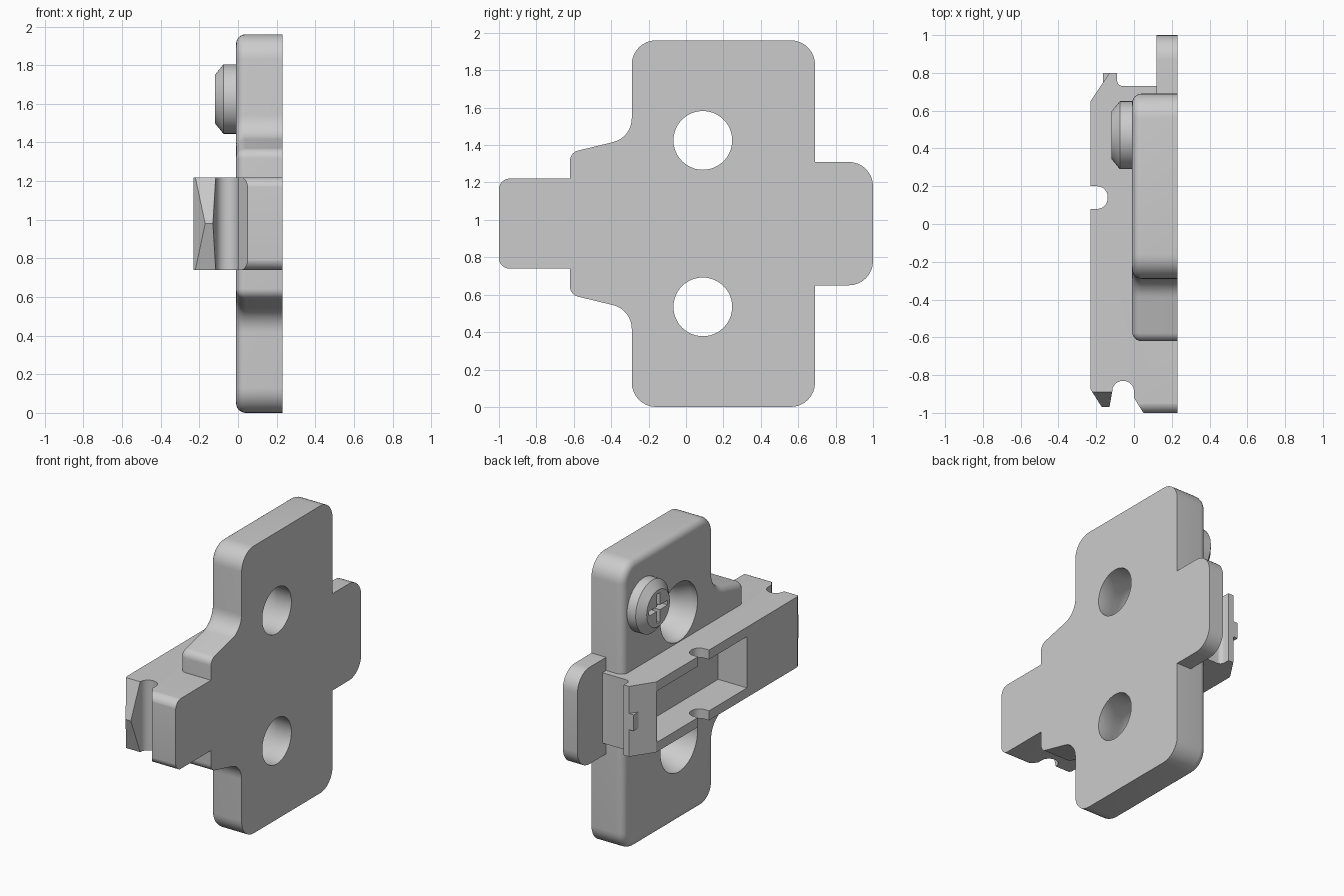
import bpy, bmesh
from math import sin, cos, pi, tan, acos
from mathutils import Vector

if "Cube" in bpy.data.objects:
    bpy.data.objects.remove(bpy.data.objects["Cube"])

MID = 0.98  # mirror height of plate and rail


def make(name, layers, cap=True):
    """Bridge equal-length loops of 3D points and cap both ends."""
    bm = bmesh.new()
    loops = [[bm.verts.new(p) for p in layer] for layer in layers]
    n = len(loops[0])
    for a, b in zip(loops, loops[1:]):
        for i in range(n):
            j = (i + 1) % n
            bm.faces.new((a[i], a[j], b[j], b[i]))
    bm.faces.new(loops[0])
    bm.faces.new(loops[-1])
    bmesh.ops.recalc_face_normals(bm, faces=bm.faces)
    mesh = bpy.data.meshes.new(name)
    bm.to_mesh(mesh)
    bm.free()
    ob = bpy.data.objects.new(name, mesh)
    bpy.context.collection.objects.link(ob)
    return ob


def rounded(corners, inset=0.0, seg=8):
    """Counter-clockwise outline of (u, v, radius) corners, inset and filleted."""
    out = []
    n = len(corners)
    for i in range(n):
        p0, p, p1 = (Vector(corners[k % n][:2]) for k in (i - 1, i, i + 1))
        r = corners[i][2]
        d0, d1 = (p - p0).normalized(), (p1 - p).normalized()
        n0, n1 = Vector((-d0.y, d0.x)), Vector((-d1.y, d1.x))
        convex = d0.x * d1.y - d0.y * d1.x > 0
        p = p + (n0 + n1) * inset / (1 + n0.dot(n1))
        if r == 0:
            out.append(p)
            continue
        s = 1 if convex else -1
        r = r - s * inset
        turn = acos(max(-1, min(1, d0.dot(d1))))
        start = p - d0 * r * tan(turn / 2)
        centre = start + n0 * r * s
        for k in range(seg + 1):
            a = turn * k / seg
            out.append(centre - n0 * r * s * cos(a) + d0 * r * sin(a))
    return out


def slab_x(name, pts, a, b):
    return make(name, [[(x, u, v) for u, v in pts] for x in (a, b)])


def slab_z(name, pts, a, b):
    return make(name, [[(u, v, z) for u, v in pts] for z in (a, b)])


def box(name, x, y, z):
    return slab_x(name, [(y[0], z[0]), (y[1], z[0]), (y[1], z[1]), (y[0], z[1])], *x)


def lathe_x(name, profile, y, z, n=48):
    return make(name, [[(x, y + r * cos(2 * pi * i / n), z + r * sin(2 * pi * i / n))
                        for i in range(n)] for x, r in profile])


def boolean(ob, cutter, op='DIFFERENCE'):
    cutter.hide_render = True
    mod = ob.modifiers.new("cut", 'BOOLEAN')
    mod.operation, mod.solver, mod.object = op, 'EXACT', cutter
    bpy.context.view_layer.objects.active = ob
    bpy.ops.object.modifier_apply(modifier=mod.name)
    bpy.data.objects.remove(cutter, do_unlink=True)


# Mounting plate with a filleted outer rim
outline = [(-.29, 0, .13), (.69, 0, .13), (.69, 1.96, .13), (-.29, 1.96, .13),
           (-.29, 1.44, .13), (-.62, 1.36, .055), (-.62, .60, .055), (-.29, .52, .13)]
F = 0.05
layers = [(0.23, 0.0)] + [(-0.01 + F * (1 - sin(a)), F * (1 - cos(a)))
                          for a in (pi / 2 * k / 6 for k in range(7))]
plate = make("mounting_plate", [[(x, u, v) for u, v in rounded(outline, d)] for x, d in layers])

# Countersunk screw holes
for z in (MID - .445, MID + .445):
    boolean(plate, lathe_x("hole_cutter",
            [(.3, .157), (.12, .157), (.04, .2), (-.1, .2)], .09, z))

# End tab
tab = slab_x("end_tab", rounded([(.69, .65, 0), (1, .65, .13), (1, 1.31, .13), (.69, 1.31, 0)]),
             .12, .23)

# Rail, drawn as seen from above
arc = [(-.0575 + .0575 * cos(a), -.885 + .055 * sin(a)) for a in (pi * k / 12 for k in range(13))]
hook = [(-.06 - .03 * sin(a), .76 - .03 * cos(a)) for a in (pi / 2 * k / 4 for k in range(5))]
side = ([(.12, .73), (.12, -.6), (.23, -.62), (.23, -1), (.05, -1), (0, -.92)] + arc
        + [(-.13, -.97), (-.17, -.97), (-.23, -.875), (-.23, .65), (-.13, .80), (-.09, .80)]
        + hook[::-1])
rail = slab_z("rail", side, .74, 1.22)

# Rounded foot corners and pointed nose of the rail
boolean(rail, slab_x("foot_limits", rounded([(-1.001, .739, .06), (1.2, .739, 0), (1.2, 1.221, 0),
                                              (-1.001, 1.221, .06)]), -.4, .4), 'INTERSECT')
boolean(rail, slab_x("nose_cutter", [(-.97, MID), (-.886, .73), (-1.2, .73), (-1.2, 1.23),
                                     (-.886, 1.23)], -.4, -.06))
# Rail pocket and rounded side notches
boolean(rail, box("pocket_cutter", (-.4, -.012), (-.33, .64), (.805, 1.155)))
boolean(rail, slab_z("notch_cutter", rounded([(-.4, .08, 0), (-.14, .08, .055), (-.14, .20, .055),
                                              (-.4, .20, 0)]), .6, 1.4))
# Small catch on the sloped rail end
catch = box("rail_catch", (-.165, -.10), (.70, .80), (.925, 1.035))

# Adjusting screw with cross recess
screw = lathe_x("adjusting_screw", [(.0, .18), (-.075, .18), (-.12, .125)], .47, 1.625)
for w, h in ((.1, .016), (.016, .1)):
    boolean(screw, box("slot_cutter", (-.2, -.07), (.47 - w, .47 + w), (1.625 - h, 1.625 + h)))

# Smooth shading with crisp edges
bpy.ops.object.select_all(action='DESELECT')
for ob in (plate, tab, rail, screw):
    ob.select_set(True)
bpy.context.view_layer.objects.active = plate
bpy.ops.object.shade_smooth_by_angle()
